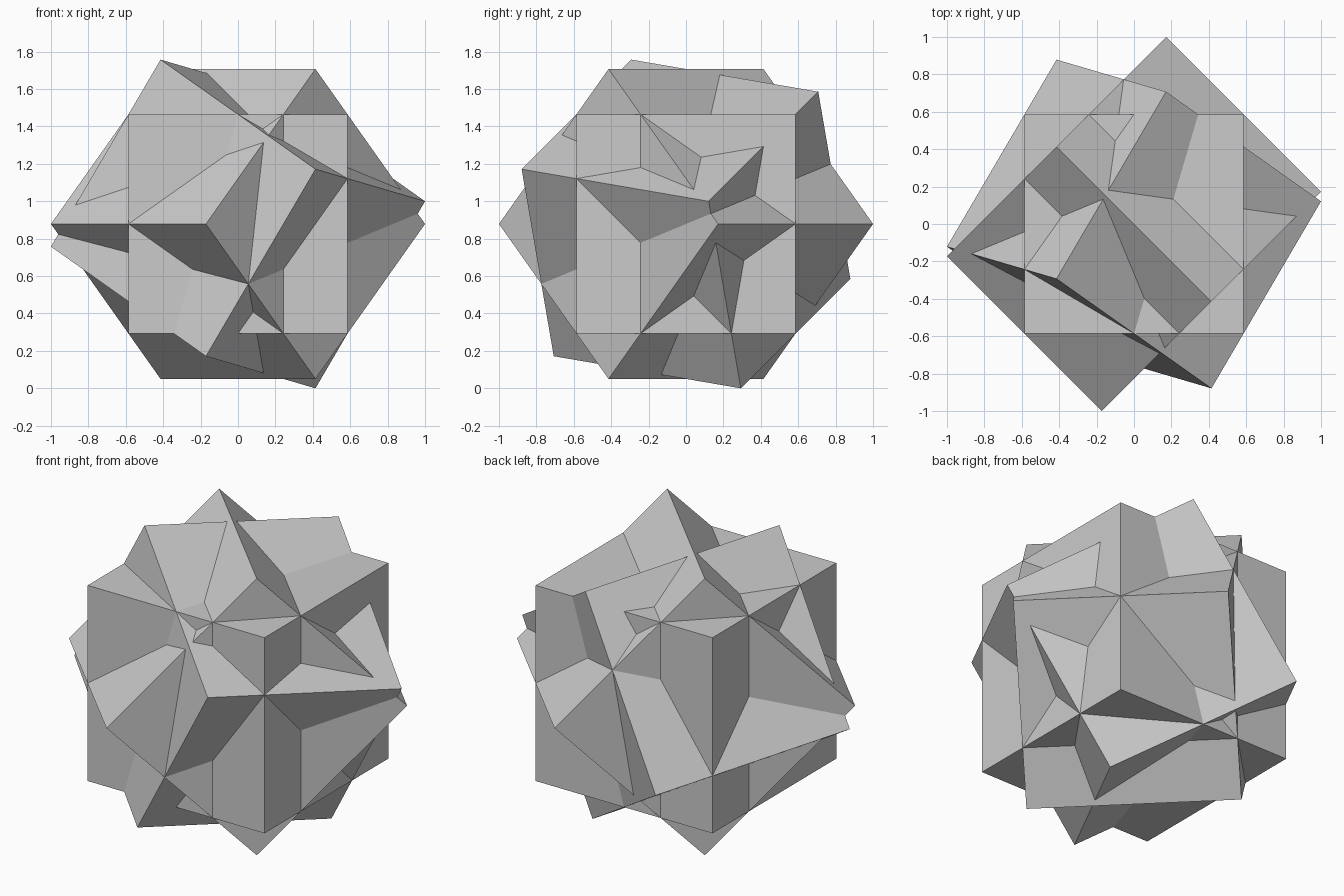
import bpy
from math import radians
from mathutils import Euler, Matrix, Vector

if "Cube" in bpy.data.objects:
    bpy.data.objects.remove(bpy.data.objects["Cube"])

# Three equal cubes sharing one centre, each turned differently
HALF = 2 - 2 ** 0.5          # half edge, so a turned corner reaches x = 1
CENTRE = Vector((0, 0, 1.5 * HALF))
A = radians(45)


def add_cube(name, rotation):
    bpy.ops.mesh.primitive_cube_add(size=2 * HALF)
    ob = bpy.context.object
    ob.name = name
    ob.matrix_world = Matrix.Translation(CENTRE) @ rotation.to_4x4()
    return ob


# upright cube
add_cube("straight_cube", Matrix.Identity(3))
# cube standing on an edge, then turned about the vertical
add_cube("edge_standing_cube", Euler((A, 0, -A)).to_matrix())
# cube turned about a slanted axis
add_cube("slanted_cube", Matrix.Rotation(A, 3, Vector((0, 1, -1)).normalized()))
